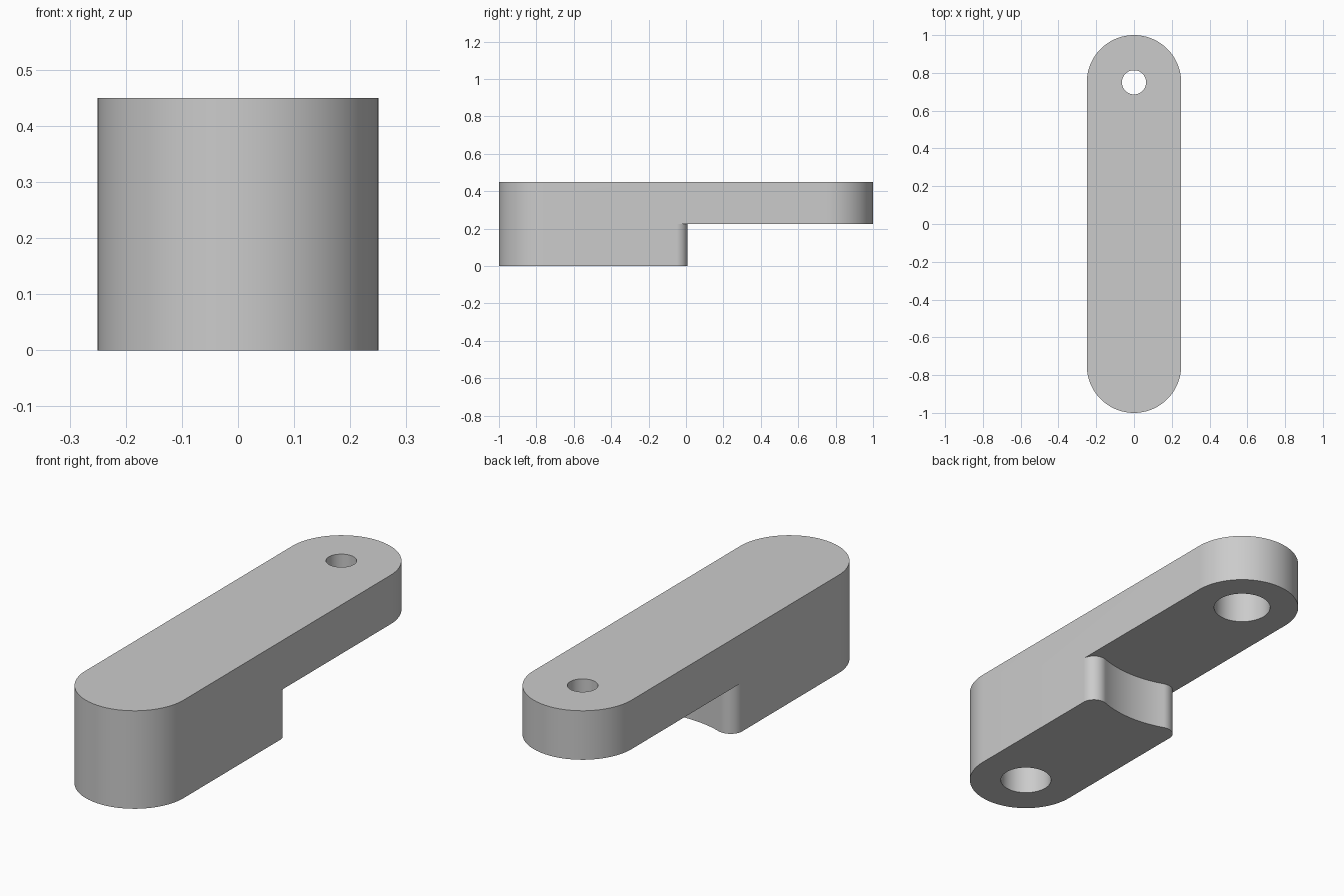
import bpy
import bmesh
from math import sin, cos, pi, sqrt, asin

cube = bpy.data.objects.get("Cube")
if cube:
    bpy.data.objects.remove(cube, do_unlink=True)

HALF_WIDTH, HEIGHT, STEP = 0.25, 0.45, 0.225
PIVOT = 0.75

grey = bpy.data.materials.new("plain grey")
grey.use_nodes = True
colour = (0.6, 0.6, 0.6, 1)
grey.diffuse_color = colour
grey.node_tree.nodes["Principled BSDF"].inputs["Base Color"].default_value = colour


def arc(cx, cy, r, start, end, steps):
    """Points along a circular arc."""
    angles = [start + (end - start) * i / steps for i in range(steps + 1)]
    return [(cx + r * cos(a), cy + r * sin(a)) for a in angles]


def prism(name, outline, z0, z1):
    """Extrude a flat outline between two heights."""
    bm = bmesh.new()
    base = bm.faces.new([bm.verts.new((x, y, z0)) for x, y in outline])
    moved = bmesh.ops.extrude_face_region(bm, geom=[base])["geom"]
    verts = [g for g in moved if isinstance(g, bmesh.types.BMVert)]
    bmesh.ops.translate(bm, verts=verts, vec=(0, 0, z1 - z0))
    bmesh.ops.recalc_face_normals(bm, faces=bm.faces)
    mesh = bpy.data.meshes.new(name)
    bm.to_mesh(mesh)
    bm.free()
    mesh.materials.append(grey)
    obj = bpy.data.objects.new(name, mesh)
    bpy.context.collection.objects.link(obj)
    return obj


def cut(target, cutter):
    """Subtract a cutter, then discard it."""
    cutter.hide_render = True
    mod = target.modifiers.new("cut", "BOOLEAN")
    mod.operation, mod.solver, mod.object = "DIFFERENCE", "EXACT", cutter
    bpy.context.view_layer.objects.active = target
    bpy.ops.object.modifier_apply(modifier=mod.name)
    bpy.data.objects.remove(cutter, do_unlink=True)


def drill(target, y, radius, z0, z1):
    circle = arc(0, y, radius, 0, 2 * pi, 64)[:-1]
    cut(target, prism("hole_cutter", circle, z0, z1))


# Round-ended arm at full height
outline = (arc(0, PIVOT, HALF_WIDTH, 0, pi, 48)
           + arc(0, -PIVOT, HALF_WIDTH, pi, 2 * pi, 48))
arm = prism("crank_arm", outline, 0, HEIGHT)

# Underside step: hollow rear wall with rounded corners
hollow, centre_y, fillet = 0.5, 0.475, 0.06
fx = HALF_WIDTH + 0.0002 - fillet
fy = centre_y - sqrt((hollow + fillet) ** 2 - fx ** 2)
lean = asin(fx / (hollow + fillet))
corner = arc(fx, fy, fillet, 0, pi / 2 + lean, 16)
scoop = arc(0, centre_y, hollow, -pi / 2 + lean, -pi / 2 - lean, 24)[1:-1]
other = [(-x, y) for x, y in reversed(corner)]
step = [(0.5, 1.2), (0.5, fy)] + corner + scoop + other + [(-0.5, fy), (-0.5, 1.2)]
cut(arm, prism("step_cutter", step, -0.1, STEP))

# Counterbored hole in the thin end, blind hole in the thick end
drill(arm, PIVOT, 0.064, 0.1, HEIGHT + 0.1)
drill(arm, PIVOT, 0.125, 0.1, STEP + 0.145)
drill(arm, -PIVOT, 0.112, -0.1, STEP)

bpy.ops.object.select_all(action="DESELECT")
arm.select_set(True)
bpy.context.view_layer.objects.active = arm
bpy.ops.object.shade_smooth_by_angle()
